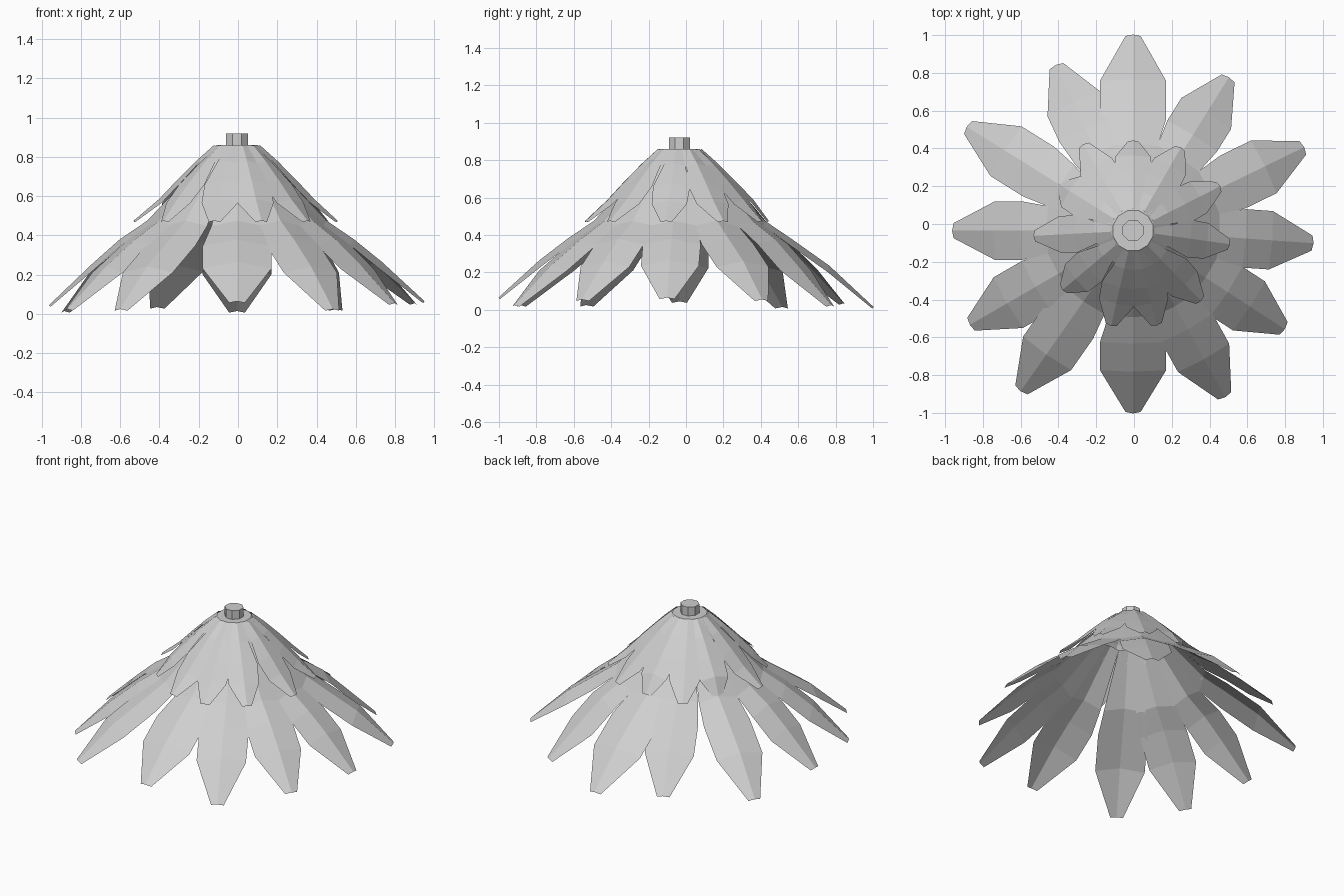
import bpy, bmesh, math
from mathutils import Vector, Matrix

cube = bpy.data.objects.get("Cube")
if cube:
    bpy.data.objects.remove(cube, do_unlink=True)

mat = bpy.data.materials.new("pale_grey")
mat.use_nodes = True
GREY = (0.62, 0.62, 0.62, 1)
mat.diffuse_color = GREY
mat.node_tree.nodes["Principled BSDF"].inputs["Base Color"].default_value = GREY

CENTRE = Vector((-0.005, -0.035, 0))


def finish(bm, name):
    mesh = bpy.data.meshes.new(name)
    bm.to_mesh(mesh)
    bm.free()
    mesh.materials.append(mat)
    obj = bpy.data.objects.new(name, mesh)
    obj.location = CENTRE
    bpy.context.collection.objects.link(obj)
    return obj


def leaf(name, angle, stations, ridge):
    """Creased leaf: stations are (radius, height, half width)."""
    bm = bmesh.new()
    rows = []
    for r, z, w in stations:
        drop = ridge * w
        rows.append([bm.verts.new((r, -w, z - drop)),
                     bm.verts.new((r + 0.008, 0, z)),
                     bm.verts.new((r, w, z - drop))])
    for a, b in zip(rows, rows[1:]):
        for i in range(2):
            bm.faces.new((a[i], b[i], b[i + 1], a[i + 1]))
    bm.transform(Matrix.Rotation(math.radians(angle), 4, "Z"))
    return finish(bm, name)


def lathe(name, profile, sides, cap=True):
    """Faceted ring surface through (radius, height), closed at the first ring."""
    bm = bmesh.new()
    rings = []
    for r, z in profile:
        rings.append([bm.verts.new((r * math.cos(t), r * math.sin(t), z))
                      for t in (2 * math.pi * (i + 0.5) / sides for i in range(sides))])
    for a, b in zip(rings, rings[1:]):
        for i in range(sides):
            j = (i + 1) % sides
            bm.faces.new((a[i], b[i], b[j], a[j]))
    if cap:
        bm.faces.new(rings[0])
    return finish(bm, name)


# Crown: cone with a flat top and a small knob
lathe("crown_cone", [(0.11, 0.86), (0.20, 0.775), (0.27, 0.68)], 12)
lathe("top_knob", [(0.06, 0.92), (0.06, 0.855)], 8)

# Long lower leaves: angle, reach, tip height
LOWER = [(90, 1.03, 0.01), (58, 0.95, 0.02), (26, 1.0, 0.05), (-4, 0.95, 0.06),
         (-33, 0.95, 0.05), (-61, 1.0, 0.02), (-90, 0.96, 0.06), (-125, 1.03, 0.02),
         (-150, 0.99, 0.02), (180, 0.95, 0.04), (148, 1.03, 0.01), (115, 0.96, 0.03)]
for n, (angle, reach, tip) in enumerate(LOWER):
    wide = 0.175 if angle in (90, -90) else 0.155
    leaf(f"lower_leaf_{n + 1}", angle,
         [(0.19, 0.75, 0.06), (0.45, 0.475, 0.13), (0.59, 0.38, wide),
          (0.77 * reach, 0.23 + tip * 0.6, wide), (reach, tip + 0.005, 0.04)], 0.2)

# Short upper leaves: angle, reach
UPPER = [(183, 0.52), (-8, 0.51), (27, 0.51), (60, 0.5), (90, 0.47), (120, 0.52),
         (148, 0.45), (220, 0.48), (257, 0.51), (284, 0.51), (314, 0.51)]
for n, (angle, reach) in enumerate(UPPER):
    leaf(f"upper_leaf_{n + 1}", angle,
         [(0.11, 0.86, 0.03), (0.20, 0.78, 0.06), (0.30, 0.68, 0.1),
          (0.39, 0.585, 0.095), (reach, 0.475, 0.03)], 0.2)
